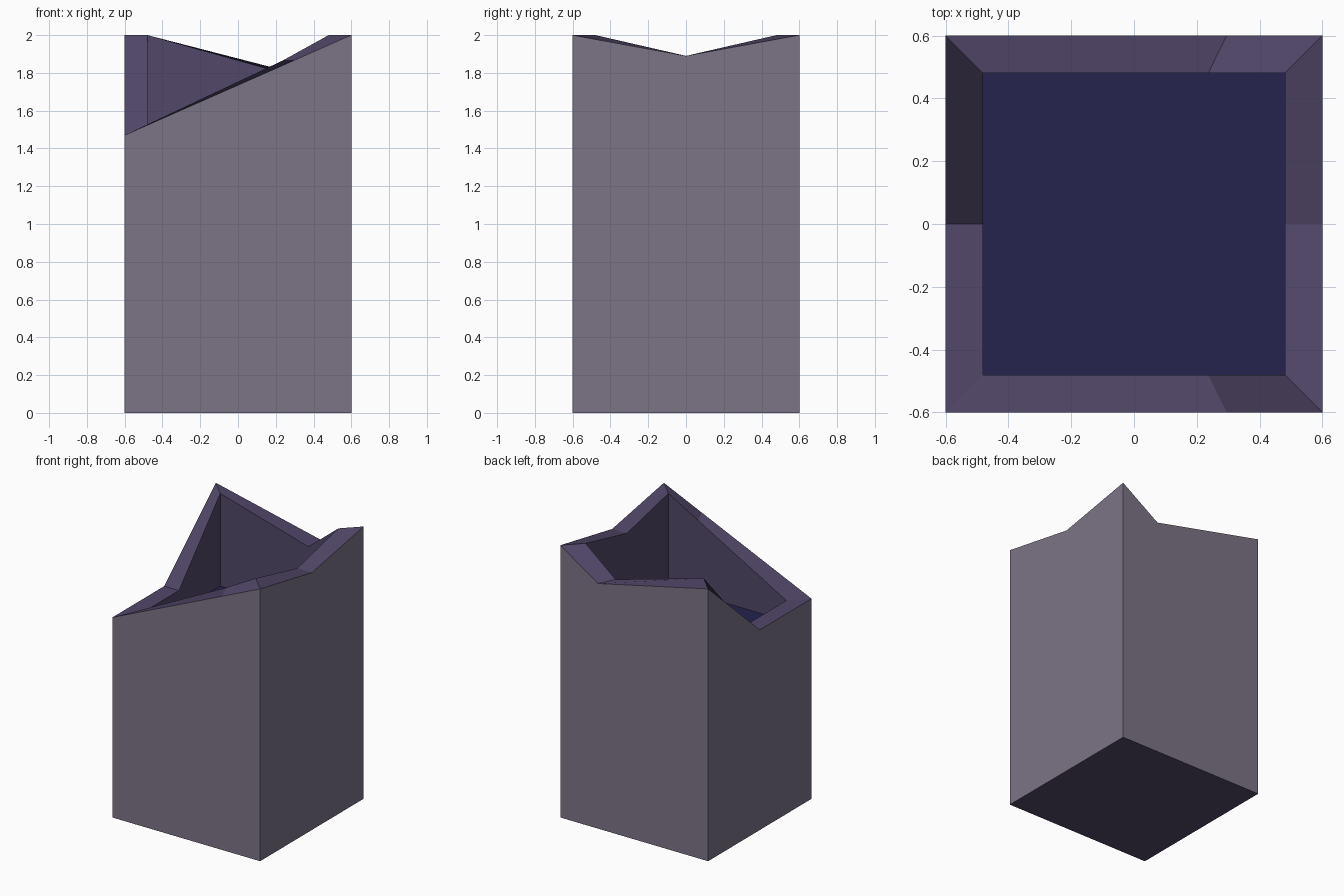
import bpy, bmesh

if "Cube" in bpy.data.objects:
    bpy.data.objects.remove(bpy.data.objects["Cube"])


def material(name, rgb):
    m = bpy.data.materials.new(name)
    m.diffuse_color = (*rgb, 1)
    m.use_nodes = True
    m.node_tree.nodes["Principled BSDF"].inputs["Base Color"].default_value = m.diffuse_color
    return m


grey = material("grey_stone", (0.200, 0.174, 0.240))
purple = material("dark_purple_stone", (0.084, 0.064, 0.142))
navy = material("navy_water", (0.018, 0.016, 0.075))


def finish(bm, name, mats):
    bmesh.ops.recalc_face_normals(bm, faces=bm.faces)
    me = bpy.data.meshes.new(name)
    bm.to_mesh(me)
    bm.free()
    for m in mats:
        me.materials.append(m)
    ob = bpy.data.objects.new(name, me)
    bpy.context.collection.objects.link(ob)
    return ob


# Broken rim outline, counter-clockwise: corner, then a break in each wall
RIM = [(-0.6, -0.6, 1.47), (0.295, -0.6, 1.865), (0.6, -0.6, 2.0), (0.6, 0, 1.89),
       (0.6, 0.6, 2.0), (0.295, 0.6, 1.80), (-0.6, 0.6, 2.0), (-0.6, 0, 1.47)]
INNER = 0.8   # inner opening as a fraction of the outer width
FLOOR = 0.12

# Hollow square shaft with jagged rim
bm = bmesh.new()


def ring(scale, base=None):
    return [bm.verts.new((x * scale, y * scale, z if base is None else base)) for x, y, z in RIM]


out_low, out_top = ring(1, 0), ring(1)
in_top, in_low = ring(INNER), ring(INNER, FLOOR)


def skin(a, b, mat):
    for i in range(8):
        j = (i + 1) % 8
        bm.faces.new((a[i], a[j], b[j], b[i])).material_index = mat


skin(out_low, out_top, 0)   # outer walls
skin(out_top, in_top, 1)    # broken rim
skin(in_top, in_low, 1)     # inner walls
bm.faces.new(out_low[::-1]).material_index = 1
bm.faces.new(in_low).material_index = 1
finish(bm, "broken_shaft", [grey, purple])

# Water filling the shaft
bm = bmesh.new()
bmesh.ops.create_cube(bm, size=1)
for v in bm.verts:
    v.co.x *= 1.16
    v.co.y *= 1.16
    v.co.z = 1.32 if v.co.z > 0 else 0.01
finish(bm, "water", [navy])
